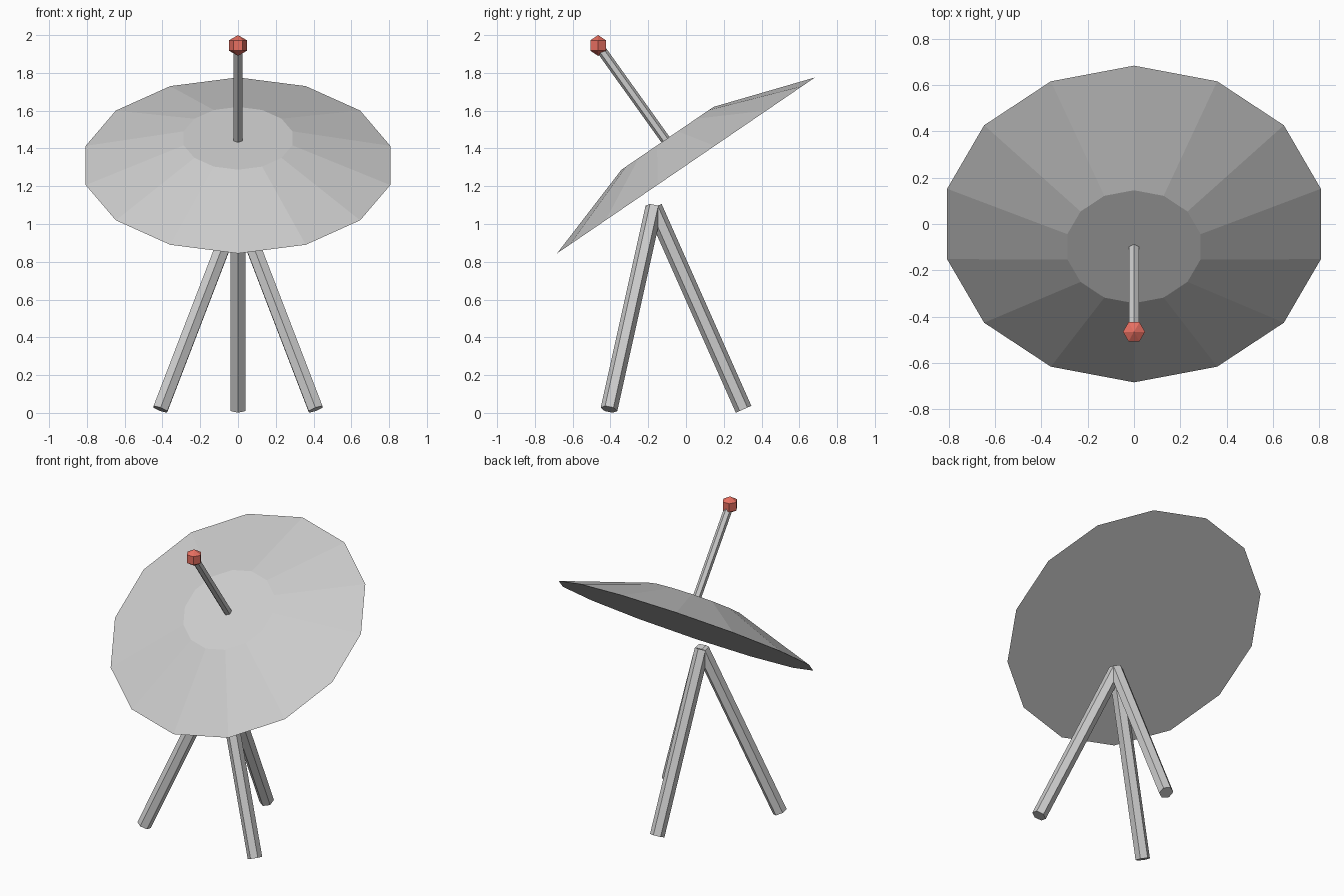
import bpy
from math import radians, sin, cos
from mathutils import Vector

if "Cube" in bpy.data.objects:
    bpy.data.objects.remove(bpy.data.objects["Cube"])


def rod(name, start, end, radius):
    """Six-sided rod between two points."""
    a, b = Vector(start), Vector(end)
    bpy.ops.mesh.primitive_cylinder_add(vertices=6, radius=radius, depth=(b - a).length,
                                        location=(a + b) / 2)
    ob = bpy.context.object
    ob.name = name
    ob.rotation_euler = (b - a).to_track_quat('Z', 'Y').to_euler()
    return ob


# Tilted dish: solid 14-sided frustum, wide flat face underneath
tilt, depth = radians(34.3), 0.174
rim = Vector((0, 0, 1.31))
normal = Vector((0, -sin(tilt), cos(tilt)))
bpy.ops.mesh.primitive_cone_add(vertices=14, radius1=0.827, radius2=0.295, depth=depth,
                                location=rim + normal * depth / 2, rotation=(tilt, 0, 0))
bpy.context.object.name = "dish"

# Feed arm and red feed tip
tip = (0, -0.465, 1.945)
rod("feed_arm", (0, -0.102, 1.437), tip, 0.026)
bpy.ops.mesh.primitive_uv_sphere_add(segments=6, ring_count=3, radius=0.055, location=tip,
                                     rotation=(0, 0, radians(90)))
feed = bpy.context.object
feed.name = "feed_tip"
red = bpy.data.materials.new("red")
red.diffuse_color = (0.8, 0.16, 0.12, 1)
red.use_nodes = True
red.node_tree.nodes["Principled BSDF"].inputs["Base Color"].default_value = red.diffuse_color
feed.data.materials.append(red)

# Tripod legs spread evenly around the apex
apex = Vector((0, -0.17, 1.088))
for name, angle in (("back_leg", 90), ("front_left_leg", 210), ("front_right_leg", 330)):
    t = radians(angle)
    foot = (0.475 * cos(t), apex.y + 0.475 * sin(t), 0.019)
    rod(name, foot, apex, 0.045)
